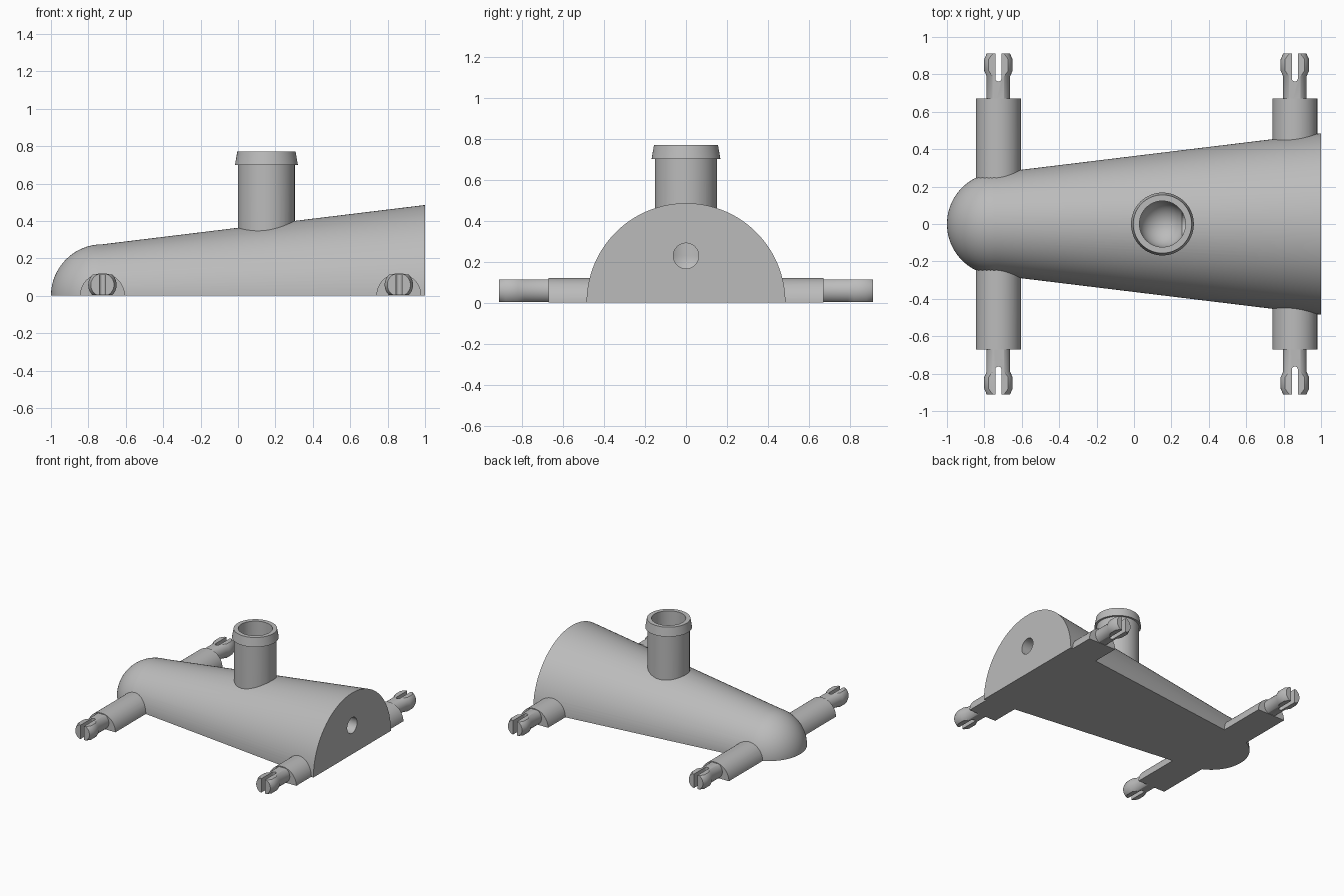
import bpy, bmesh, math
from mathutils import Matrix, Vector

cube = bpy.data.objects.get("Cube")
if cube:
    bpy.data.objects.remove(cube, do_unlink=True)

grey = bpy.data.materials.new("plain grey")
grey.use_nodes = True
grey.diffuse_color = (0.5, 0.5, 0.5, 1)
grey.node_tree.nodes["Principled BSDF"].inputs["Base Color"].default_value = (0.5, 0.5, 0.5, 1)

ALONG_Y = Matrix.Rotation(math.pi / 2, 4, "Z")
ALONG_Z = Matrix.Rotation(-math.pi / 2, 4, "Y")


def make_object(name, bm, location=(0, 0, 0)):
    bmesh.ops.recalc_face_normals(bm, faces=bm.faces)
    mesh = bpy.data.meshes.new(name)
    bm.to_mesh(mesh)
    bm.free()
    mesh.materials.append(grey)
    obj = bpy.data.objects.new(name, mesh)
    obj.location = location
    bpy.context.collection.objects.link(obj)
    return obj


def lathe(profile, turn=Matrix(), half=False, steps=64):
    """Spin (distance, radius) points about x, close it, then turn it."""
    bm = bmesh.new()
    verts = [bm.verts.new((d, r, 0)) for d, r in profile]
    edges = [bm.edges.new(pair) for pair in zip(verts, verts[1:])]
    bmesh.ops.spin(bm, geom=verts + edges, cent=(0, 0, 0), axis=(1, 0, 0),
                   angle=math.pi if half else 2 * math.pi, steps=steps)
    bmesh.ops.remove_doubles(bm, verts=bm.verts, dist=0.0001)
    if half:
        bmesh.ops.holes_fill(bm, edges=[e for e in bm.edges if e.is_boundary], sides=0)
    bmesh.ops.transform(bm, matrix=turn, verts=bm.verts)
    return bm


def combine(target, tool, operation):
    """Join or cut with a helper, then discard the helper."""
    mod = target.modifiers.new(operation, "BOOLEAN")
    mod.operation, mod.solver, mod.object = operation, "EXACT", tool
    apply_modifier(target, mod)
    bpy.data.objects.remove(tool, do_unlink=True)


def select(obj):
    bpy.ops.object.select_all(action="DESELECT")
    obj.select_set(True)
    bpy.context.view_layer.objects.active = obj


def apply_modifier(obj, mod):
    select(obj)
    bpy.ops.object.modifier_apply(modifier=mod.name)


def smooth(obj):
    select(obj)
    bpy.ops.object.shade_smooth_by_angle(angle=math.radians(28))


def quarter_arc(centre, radius, count=20):
    angles = [math.pi / 2 * i / count for i in range(count + 1)]
    return [(centre - radius * math.cos(a), radius * math.sin(a)) for a in angles]


# Half-cone body with a round nose
body = make_object("body", lathe(
    quarter_arc(-0.725, 0.275) + [(1, 0.485), (1, 0)], half=True))

# Half-round axles running through the body
AXLE_X = {"front": -0.725, "rear": 0.86}
for x in AXLE_X.values():
    axle = make_object("axle", lathe(
        [(-0.67, 0), (-0.67, 0.12), (0.67, 0.12), (0.67, 0)], ALONG_Y, half=True, steps=32),
        (x, 0, 0))
    combine(body, axle, "UNION")

# Upright neck with a flared collar
neck = make_object("neck", lathe(
    [(0.2, 0), (0.2, 0.152), (0.7, 0.152), (0.7, 0.168), (0.77, 0.156), (0.77, 0)], ALONG_Z),
    (0.152, 0, 0))
combine(body, neck, "UNION")

# Round-bottomed bore, met by a narrow passage from the rear face
bore = make_object("bore", lathe(
    quarter_arc(0.23, 0.123) + [(0.9, 0.123), (0.9, 0)], ALONG_Z), (0.152, 0, 0))
combine(body, bore, "DIFFERENCE")
passage = make_object("passage", lathe(
    [(0.16, 0), (0.16, 0.062), (1.1, 0.062), (1.1, 0)], steps=48), (0, 0, 0.228))
combine(body, passage, "DIFFERENCE")
smooth(body)

# Split snap pins on the axle ends
FLAT = 0.055
for name, x in AXLE_X.items():
    bm = lathe([(0.65, 0), (0.65, 0.063), (0.79, 0.063), (0.82, 0.076),
                (0.88, 0.076), (0.912, 0.062), (0.912, 0)], ALONG_Y, steps=48)
    for side in (1, -1):
        bmesh.ops.bisect_plane(bm, geom=bm.verts[:] + bm.edges[:] + bm.faces[:],
                               plane_co=(0, 0, side * FLAT), plane_no=(0, 0, side),
                               clear_outer=True)
        bmesh.ops.holes_fill(bm, edges=[e for e in bm.edges if e.is_boundary], sides=0)
    pins = make_object(name + "_snap_pins", bm, (x, 0, 0.058))

    # Slot with a rounded inner end
    bm = bmesh.new()
    arc = [math.pi * i / 12 for i in range(13)]
    outline = [(0.016 * math.cos(a), 0.778 - 0.016 * math.sin(a)) for a in arc]
    outline += [(-0.016, 1), (0.016, 1)]
    face = bm.faces.new([bm.verts.new((px, py, -0.2)) for px, py in outline])
    top = bmesh.ops.extrude_face_region(bm, geom=[face])["geom"]
    bmesh.ops.translate(bm, vec=Vector((0, 0, 0.4)),
                        verts=[v for v in top if isinstance(v, bmesh.types.BMVert)])
    bpy.context.view_layer.update()
    combine(pins, make_object("slot", bm, (x, 0, 0.058)), "DIFFERENCE")

    mirror = pins.modifiers.new("both sides", "MIRROR")
    mirror.use_axis = (False, True, False)
    apply_modifier(pins, mirror)
    smooth(pins)
